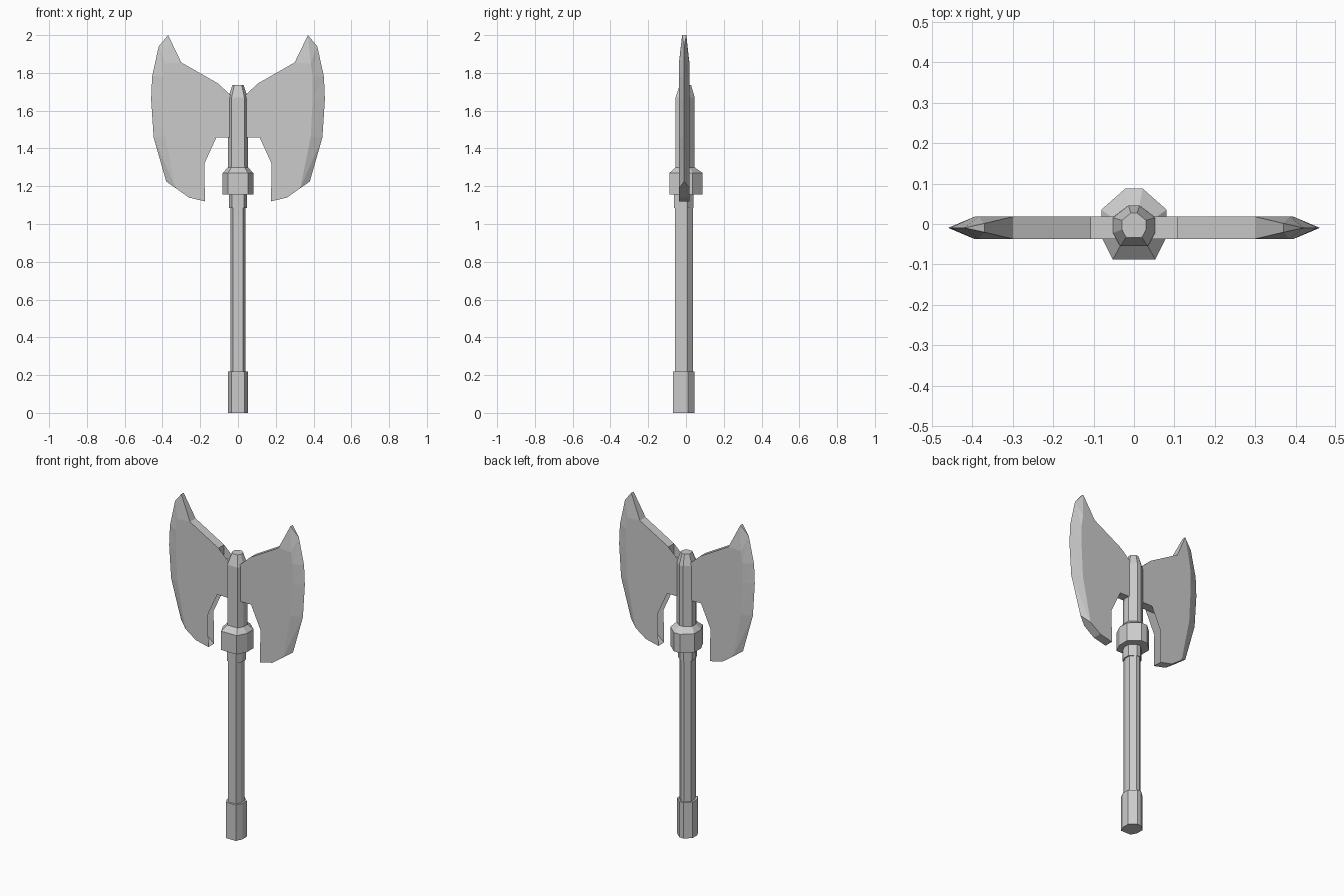
import bpy
import bmesh

cube = bpy.data.objects.get("Cube")
if cube:
    bpy.data.objects.remove(cube)

steel = bpy.data.materials.new("grey_steel")
steel.use_nodes = True
GREY = (0.6, 0.6, 0.6, 1)
steel.diffuse_color = GREY
steel.node_tree.nodes["Principled BSDF"].inputs["Base Color"].default_value = GREY

# Eight-sided cross-section, narrower at the back
SECTION = [(-0.65, -1), (0.65, -1), (1, -0.35), (1, 0.4),
           (0.26, 1), (-0.26, 1), (-1, 0.4), (-1, -0.35)]


def finish(name, bm):
    bmesh.ops.recalc_face_normals(bm, faces=bm.faces)
    mesh = bpy.data.meshes.new(name)
    bm.to_mesh(mesh)
    bm.free()
    mesh.materials.append(steel)
    obj = bpy.data.objects.new(name, mesh)
    bpy.context.collection.objects.link(obj)
    return obj


def loft(name, levels):
    """Stack the cross-section through levels of (z, half width, front y, back y)."""
    bm = bmesh.new()
    rings = []
    for z, rx, front, back in levels:
        mid, ry = (front + back) / 2, (back - front) / 2
        rings.append([bm.verts.new((x * rx, mid + y * ry, z)) for x, y in SECTION])
    bm.faces.new(rings[0])
    bm.faces.new(rings[-1])
    for low, high in zip(rings, rings[1:]):
        for i in range(len(SECTION)):
            j = (i + 1) % len(SECTION)
            bm.faces.new((low[i], low[j], high[j], high[i]))
    return finish(name, bm)


# Handle parts
loft("pommel", [(0, 0.052, -0.07, 0.045), (0.22, 0.052, -0.07, 0.045)])
loft("shaft", [(0.2, 0.04, -0.058, 0.036), (1.1, 0.04, -0.058, 0.036)])
loft("collar_neck", [(1.085, 0.047, -0.063, 0.04), (1.17, 0.047, -0.063, 0.04)])
loft("collar", [(1.155, 0.081, -0.088, 0.088), (1.27, 0.081, -0.088, 0.088),
                (1.3, 0.053, -0.055, 0.046)])
loft("upper_shaft", [(1.29, 0.052, -0.055, 0.046), (1.67, 0.052, -0.055, 0.046),
                     (1.735, 0.03, -0.033, 0.027)])

# Blade: thick plate outline, bevel line and cutting edge in (x, z)
MID, HALF = -0.0095, 0.0275
root = [(0.02, 1.458), (0.02, 1.665), (0.107, 1.665), (0.107, 1.745)]
ridge = [(0.3, 1.855), (0.385, 1.85), (0.395, 1.78), (0.395, 1.66),
         (0.385, 1.46), (0.33, 1.19)]
hook = [(0.26, 1.14), (0.175, 1.12), (0.25, 1.185), (0.285, 1.25),
        (0.283, 1.3), (0.248, 1.42), (0.18, 1.458)]
edge = [(0.42, 1.94), (0.455, 1.78), (0.46, 1.66), (0.447, 1.46), (0.38, 1.225)]
outline = root + ridge + hook
first, last = len(root), len(root) + len(ridge) - 1

bm = bmesh.new()
sharp = [bm.verts.new((x, MID, z)) for x, z in edge]
sides, tips = [], []
for sign in (-1, 1):
    side = [bm.verts.new((x, MID + sign * HALF, z)) for x, z in outline]
    tip = bm.verts.new((0.37, MID + sign * 0.011, 2.0))
    bm.faces.new(side)
    # Bevel strip from the ridge out to the cutting edge
    rim = [tip] + sharp
    for i in range(len(ridge) - 1):
        a, b = side[first + i], side[first + i + 1]
        bm.faces.new((a, b, rim[i]))
        bm.faces.new((b, rim[i + 1], rim[i]))
    sides.append(side)
    tips.append(tip)
front, back = sides
# Walls around the plate, skipping the bevelled run
for i in range(len(outline)):
    if not first <= i < last:
        j = (i + 1) % len(outline)
        bm.faces.new((front[i], front[j], back[j], back[i]))
bm.faces.new((front[first], tips[0], tips[1], back[first]))
bm.faces.new((tips[0], sharp[0], tips[1]))
bm.faces.new((front[last], sharp[-1], back[last]))
bmesh.ops.triangulate(bm, faces=[f for f in bm.faces if len(f.verts) > 4])
blades = finish("twin_blades", bm)
mirror = blades.modifiers.new("Mirror", 'MIRROR')
mirror.use_mirror_merge = False
